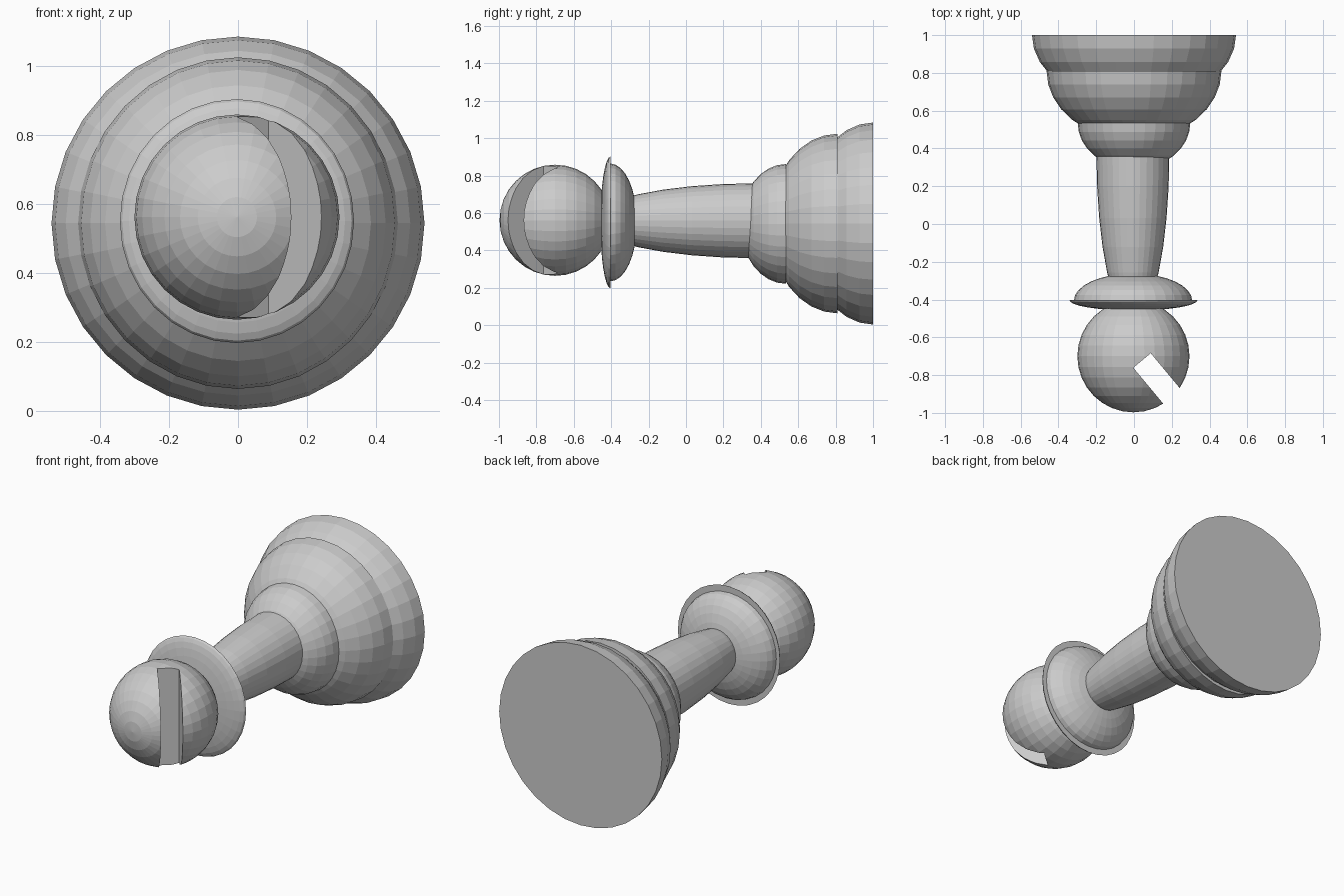
import bpy
import bmesh
import math
from mathutils import Matrix, Vector

cube = bpy.data.objects.get("Cube")
if cube:
    bpy.data.objects.remove(cube, do_unlink=True)

grey = bpy.data.materials.new("plain grey")
grey.use_nodes = True
colour = (0.6, 0.6, 0.6, 1)
grey.diffuse_color = colour
grey.node_tree.nodes["Principled BSDF"].inputs["Base Color"].default_value = colour


def add_object(name, bm):
    mesh = bpy.data.meshes.new(name)
    bmesh.ops.recalc_face_normals(bm, faces=bm.faces)
    bm.to_mesh(mesh)
    bm.free()
    mesh.materials.append(grey)
    obj = bpy.data.objects.new(name, mesh)
    bpy.context.collection.objects.link(obj)
    return obj


def ball(name, centre, radii, half=True):
    """Ellipsoid with its poles along y; a half keeps only the front side."""
    bm = bmesh.new()
    bmesh.ops.create_uvsphere(bm, u_segments=32, v_segments=16, radius=1)
    bmesh.ops.rotate(bm, verts=bm.verts, matrix=Matrix.Rotation(math.pi / 2, 3, "X"))
    if half:
        geom = bm.verts[:] + bm.edges[:] + bm.faces[:]
        cut = bmesh.ops.bisect_plane(bm, geom=geom, dist=0.001, plane_co=(0, 0, 0),
                                     plane_no=(0, 1, 0), clear_outer=True)
        rim = [e for e in cut["geom_cut"] if isinstance(e, bmesh.types.BMEdge)]
        bmesh.ops.contextual_create(bm, geom=rim)
    bmesh.ops.scale(bm, verts=bm.verts, vec=radii)
    bmesh.ops.translate(bm, verts=bm.verts, vec=centre)
    return add_object(name, bm)


# Stepped base, stem and collar: flat-backed domes facing the front
ball("base", (0, 1, 0.544), (0.54, 0.37, 0.54))
ball("middle_step", (0, 0.81, 0.544), (0.463, 0.365, 0.48))
ball("upper_step", (0, 0.535, 0.542), (0.298, 0.245, 0.32))
ball("stem", (-0.006, 0.37, 0.559), (0.193, 0.885, 0.2))
ball("collar_disc", (-0.003, -0.403, 0.55), (0.339, 0.055, 0.353))

# Collar dome faces the back
collar = ball("collar", (0, 0, 0), (0.313, 0.143, 0.315))
collar.data.transform(Matrix.Translation((-0.005, -0.405, 0.55)) @ Matrix.Rotation(math.pi, 4, "Z"))

# Round head
head = ball("head", (-0.003, -0.7, 0.5615), (0.297, 0.297, 0.297), half=False)

# Slanted slot cut into the head
bm = bmesh.new()
bmesh.ops.create_cube(bm, size=1)
bmesh.ops.translate(bm, verts=bm.verts, vec=(0, -0.5, 0))
bmesh.ops.scale(bm, verts=bm.verts, vec=(0.12, 0.6, 1))
angle = Vector((0, -1)).angle_signed(Vector((0.64, -0.77)))
bmesh.ops.rotate(bm, verts=bm.verts, matrix=Matrix.Rotation(-angle, 3, "Z"))
bmesh.ops.translate(bm, verts=bm.verts, vec=(0.0425, -0.7225, 0.56))
cutter = add_object("slot_cutter", bm)
cutter.hide_render = True

slot = head.modifiers.new("slot", "BOOLEAN")
slot.operation = "DIFFERENCE"
slot.solver = "EXACT"
slot.object = cutter
bpy.context.view_layer.objects.active = head
bpy.ops.object.modifier_apply(modifier=slot.name)
bpy.data.objects.remove(cutter, do_unlink=True)
